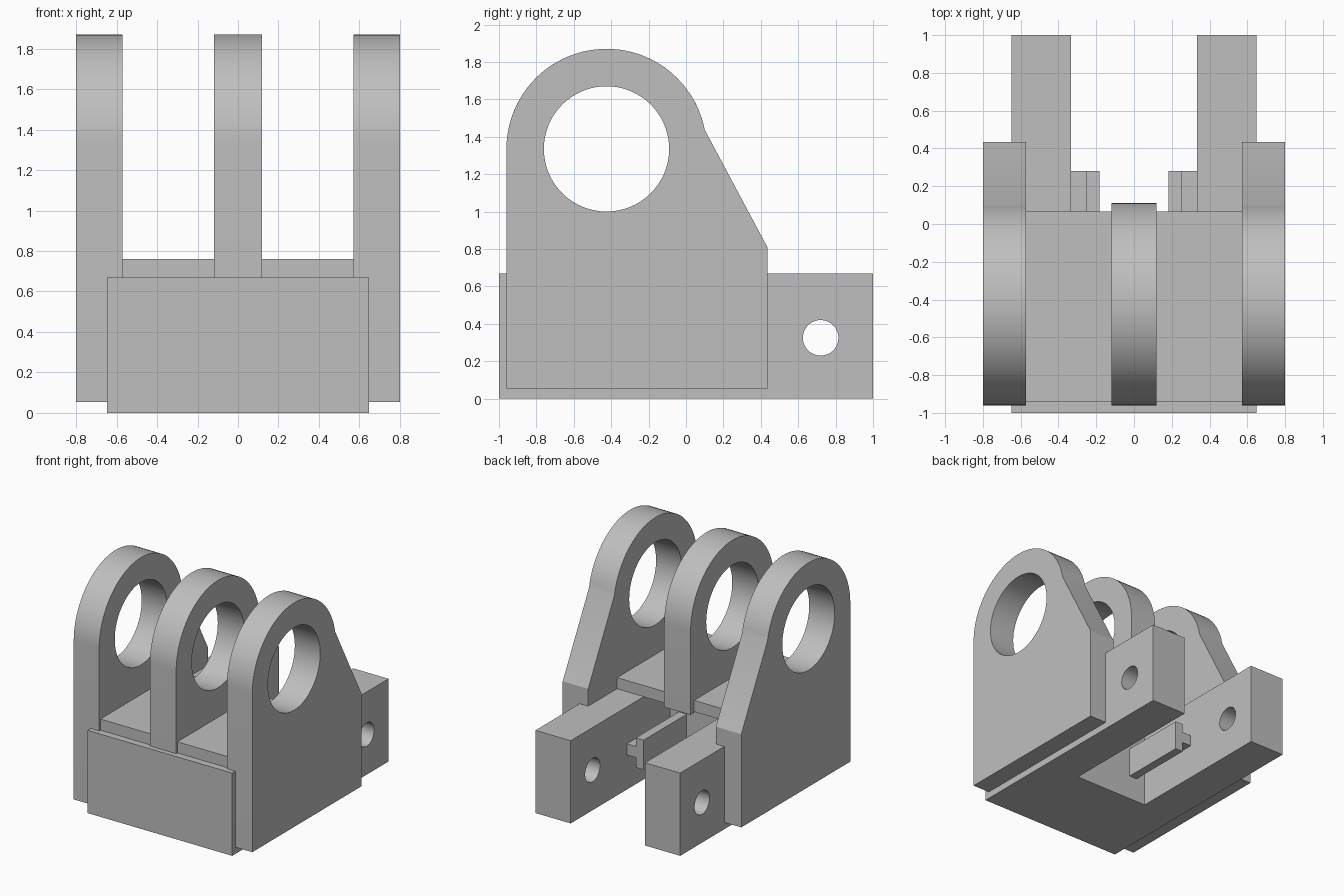
import bpy, bmesh
from math import sin, cos, radians
from mathutils import Vector, Matrix

cube = bpy.data.objects.get("Cube")
if cube:
    bpy.data.objects.remove(cube, do_unlink=True)

# Single grey finish
grey = bpy.data.materials.new("plain grey")
grey.use_nodes = True
color = (0.52, 0.52, 0.52, 1)
grey.diffuse_color = color
grey.node_tree.nodes["Principled BSDF"].inputs["Base Color"].default_value = color


def prism(name, points, axis, start, end):
    """Extrude a flat outline along x (points are y,z), y (x,z) or z (x,y)."""
    place = {"x": lambda a, b: (start, a, b),
             "y": lambda a, b: (a, start, b),
             "z": lambda a, b: (a, b, start)}[axis]
    step = Vector([(end - start) * (axis == k) for k in "xyz"])
    bm = bmesh.new()
    face = bm.faces.new([bm.verts.new(place(a, b)) for a, b in points])
    moved = bmesh.ops.extrude_face_region(bm, geom=[face])["geom"]
    bmesh.ops.translate(bm, vec=step, verts=[v for v in moved if isinstance(v, bmesh.types.BMVert)])
    if face.is_valid and not any(len(e.link_faces) == 2 for e in face.edges):
        bm.faces.new([v for v in face.verts])
    bmesh.ops.recalc_face_normals(bm, faces=bm.faces)
    mesh = bpy.data.meshes.new(name)
    bm.to_mesh(mesh)
    bm.free()
    mesh.materials.append(grey)
    ob = bpy.data.objects.new(name, mesh)
    bpy.context.collection.objects.link(ob)
    return ob


def box(name, x, y, z):
    return prism(name, [(x[0], y[0]), (x[1], y[0]), (x[1], y[1]), (x[0], y[1])], "z", *z)


def arc(y, z, radius, first, last, steps):
    angles = [radians(first + (last - first) * i / steps) for i in range(steps + 1)]
    return [(y + radius * cos(a), z + radius * sin(a)) for a in angles]


def drill(ob, y, z, radius):
    """Cut a round hole along x and keep only the finished part."""
    cutter = prism("hole_cutter", arc(y, z, radius, 0, 360, 64)[:-1], "x", -1.5, 1.5)
    cutter.hide_render = True
    mod = ob.modifiers.new("hole", "BOOLEAN")
    mod.operation, mod.solver, mod.object = "DIFFERENCE", "EXACT", cutter
    bpy.context.view_layer.update()
    graph = bpy.context.evaluated_depsgraph_get()
    cut = bpy.data.meshes.new_from_object(ob.evaluated_get(graph))
    ob.modifiers.clear()
    ob.data = cut
    bpy.data.objects.remove(cutter, do_unlink=True)
    bpy.ops.object.select_all(action="DESELECT")
    ob.select_set(True)
    bpy.context.view_layer.objects.active = ob
    bpy.ops.object.shade_smooth_by_angle(angle=radians(25))


# Forked base with two drilled arms
W, G, GAP_Y = 0.648, 0.333, -0.27
base = prism("forked_base", [(-W, -1), (W, -1), (W, 1), (G, 1), (G, GAP_Y),
                             (-G, GAP_Y), (-G, 1), (-W, 1)], "z", 0, 0.67)
drill(base, 0.72, 0.325, 0.095)

# Raised deck between the lugs
box("deck", (-0.6, 0.6), (-0.943, 0.065), (0.668, 0.76))

# Lugs with large bores
CY, CZ, R, BORE = -0.425, 1.335, 0.535, 0.335
side_outline = arc(CY, CZ, R, 11, 180, 40) + [(CY - R, 0.055), (0.435, 0.055), (0.435, 0.81)]
middle_outline = arc(CY, CZ, R, 0, 180, 40) + [(CY - R, 0.66), (CY + R, 0.66)]
lugs = [("middle_lug", middle_outline, -0.118, 0.118),
        ("left_lug", side_outline, 0.572, 0.8),
        ("right_lug", side_outline, -0.8, -0.572)]
for name, outline, x0, x1 in lugs:
    drill(prism(name, outline, "x", x0, x1), CY, CZ, BORE)

# T-shaped rails on the inner faces of the arms
for name, s in (("left_rail", 1), ("right_rail", -1)):
    tee = [(0.183, 0.2), (0.253, 0.2), (0.253, 0.28), (0.34, 0.28),
           (0.34, 0.37), (0.253, 0.37), (0.253, 0.44), (0.183, 0.44)]
    prism(name, [(s * x, z) for x, z in tee], "y", GAP_Y - 0.005, 0.28)
